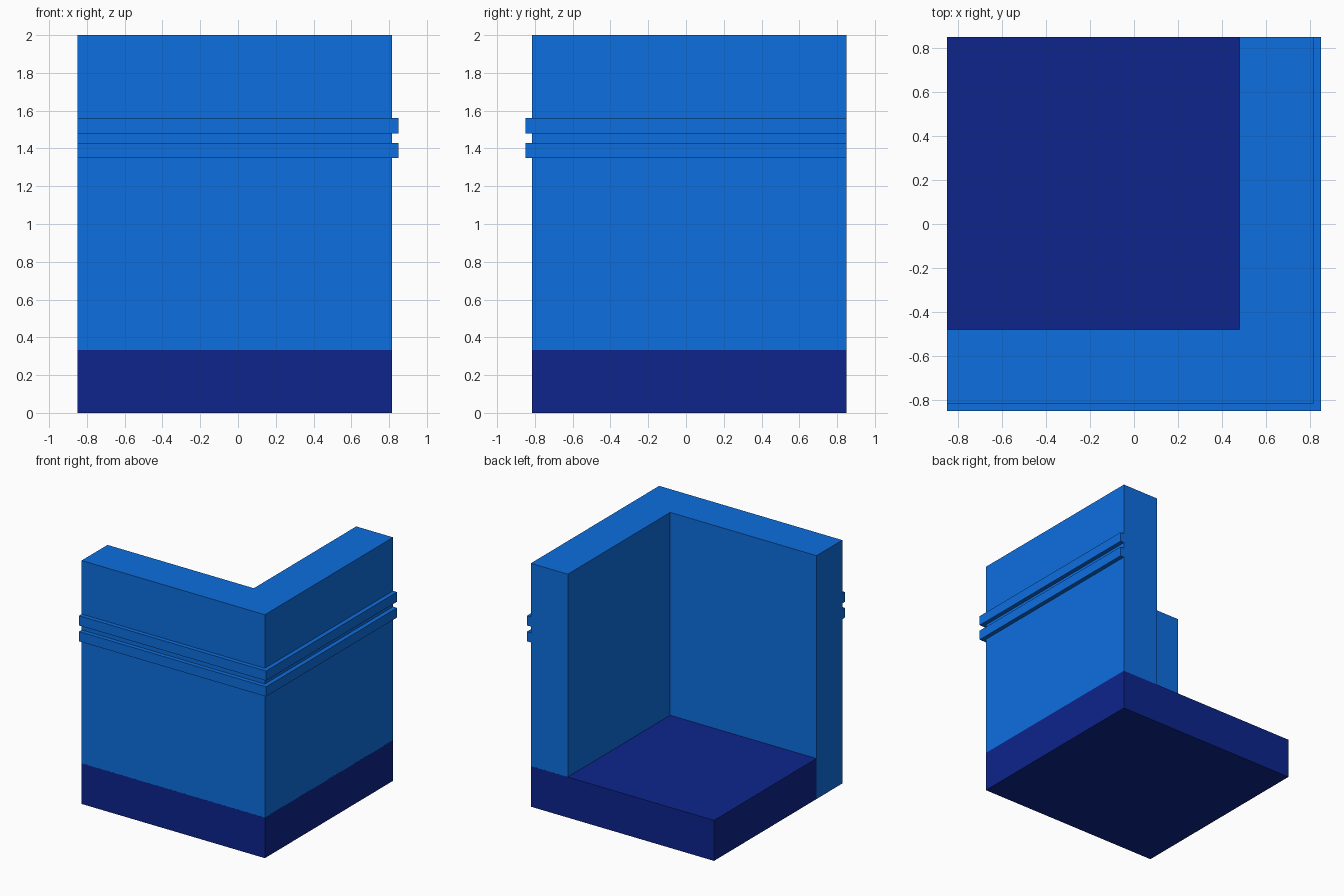
import bpy
import bmesh

if "Cube" in bpy.data.objects:
    bpy.data.objects.remove(bpy.data.objects["Cube"])

LO, OUT, IN = 0.85, 0.815, 0.48   # tile edge, outer wall face, inner wall face
EPS = 0.0005                      # keeps flush faces from flickering


def material(name, rgb):
    mat = bpy.data.materials.new(name)
    mat.diffuse_color = (*rgb, 1)
    mat.use_nodes = True
    mat.node_tree.nodes["Principled BSDF"].inputs["Base Color"].default_value = mat.diffuse_color
    return mat


def extrude_outline(name, outline, z0, z1, mat):
    """Raise a flat outline from z0 to z1."""
    bm = bmesh.new()
    base = bm.faces.new([bm.verts.new((x, y, z0)) for x, y in outline])
    top = bmesh.ops.extrude_face_region(bm, geom=[base], use_keep_orig=True)["geom"]
    verts = [g for g in top if isinstance(g, bmesh.types.BMVert)]
    bmesh.ops.translate(bm, verts=verts, vec=(0, 0, z1 - z0))
    bmesh.ops.recalc_face_normals(bm, faces=bm.faces[:])
    mesh = bpy.data.meshes.new(name)
    bm.to_mesh(mesh)
    bm.free()
    mesh.materials.append(mat)
    obj = bpy.data.objects.new(name, mesh)
    bpy.context.collection.objects.link(obj)
    return obj


def corner(outer, inner, left=LO, back=LO):
    """L-shaped outline running along the front and the right side."""
    return [(-left, -outer), (outer, -outer), (outer, back),
            (inner, back), (inner, -inner), (-left, -inner)]


blue = material("wall_blue", (0.004, 0.156, 0.738))
navy = material("floor_navy", (0.004, 0.018, 0.262))

# Floor slab
edge = OUT + EPS
extrude_outline("floor_slab", [(-LO, -edge), (edge, -edge), (edge, LO), (-LO, LO)],
                0, 0.333, navy)

# Corner wall, running down through the slab
extrude_outline("corner_wall", corner(OUT, IN, LO + EPS, LO - EPS), EPS, 2, blue)

# Two raised trim bands around the outside
for i, z in enumerate((1.35, 1.48)):
    extrude_outline(f"trim_band_{i + 1}", corner(LO, OUT - 0.01), z, z + 0.08, blue)
